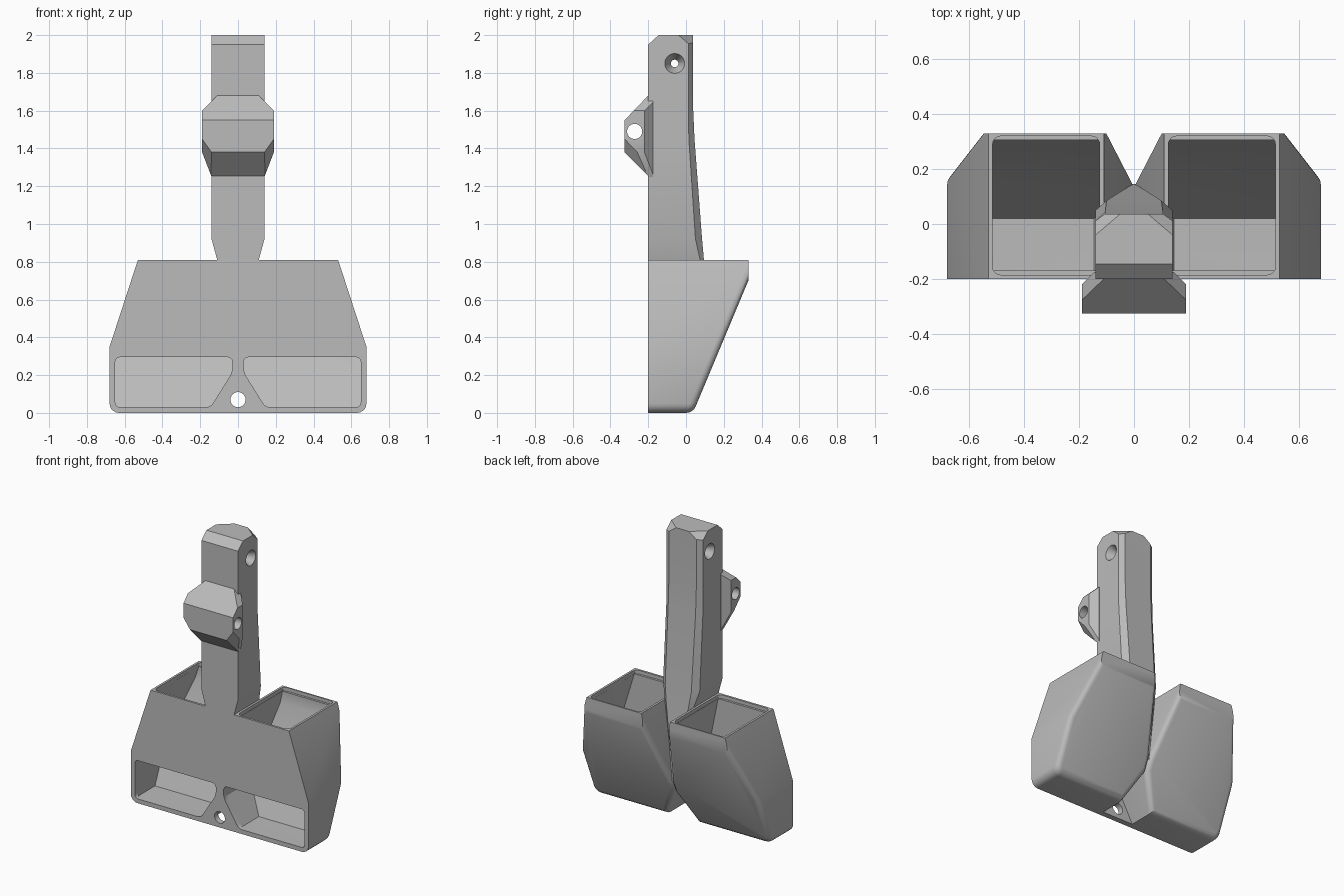
import bpy, bmesh, math
from mathutils import Vector, Matrix

cube = bpy.data.objects.get("Cube")
if cube:
    bpy.data.objects.remove(cube)

grey = bpy.data.materials.new("plain_grey")
grey.use_nodes = True
tone = (0.5, 0.5, 0.5, 1)
grey.diffuse_color = tone
grey.node_tree.nodes["Principled BSDF"].inputs["Base Color"].default_value = tone


def prism(points, y0, y1):
    """Extrude an outline in x and z along y."""
    bm = bmesh.new()
    face = bm.faces.new([bm.verts.new((x, y0, z)) for x, z in points])
    new = bmesh.ops.extrude_face_region(bm, geom=[face])["geom"]
    bmesh.ops.translate(bm, vec=(0, y1 - y0, 0),
                        verts=[v for v in new if isinstance(v, bmesh.types.BMVert)])
    bmesh.ops.recalc_face_normals(bm, faces=bm.faces)
    return bm


def clip(bm, a, b, c, inside):
    """Cut away the side of plane a-b-c that does not hold the inside point."""
    a, b, c = Vector(a), Vector(b), Vector(c)
    n = (b - a).cross(c - a).normalized()
    if n.dot(Vector(inside) - a) > 0:
        n = -n
    cut = bmesh.ops.bisect_plane(bm, geom=bm.verts[:] + bm.edges[:] + bm.faces[:], dist=1e-5,
                                 plane_co=a, plane_no=n, clear_outer=True)["geom_cut"]
    edges = [e for e in cut if isinstance(e, bmesh.types.BMEdge)]
    bmesh.ops.holes_fill(bm, edges=edges)
    bmesh.ops.recalc_face_normals(bm, faces=bm.faces)


def mirror_clip(bm, a, b, c, inside):
    for s in (1, -1):
        clip(bm, *[(s * p[0], p[1], p[2]) for p in (a, b, c)], inside)


def bevel(bm, rule, size, segments):
    bm.normal_update()
    edges = [e for e in bm.edges if rule(e)]
    bmesh.ops.bevel(bm, geom=edges, offset=size, segments=segments, profile=0.5,
                    affect='EDGES', clamp_overlap=True)


def make(name, bm):
    mesh = bpy.data.meshes.new(name)
    bmesh.ops.recalc_face_normals(bm, faces=bm.faces)
    bm.to_mesh(mesh)
    bm.free()
    mesh.materials.append(grey)
    ob = bpy.data.objects.new(name, mesh)
    bpy.context.collection.objects.link(ob)
    return ob


def round_cutter(r0, r1, length, at, axis):
    bm = bmesh.new()
    bmesh.ops.create_cone(bm, cap_ends=True, segments=32, radius1=r0, radius2=r1, depth=length)
    turn = Matrix.Rotation(math.pi / 2, 4, 'Y' if axis == 'x' else 'X')
    bmesh.ops.transform(bm, matrix=Matrix.Translation(at) @ turn, verts=bm.verts)
    return make("cutter", bm)


def carve(ob, cutters):
    for c in cutters:
        m = ob.modifiers.new("cut", 'BOOLEAN')
        m.object, m.operation, m.solver = c, 'DIFFERENCE', 'EXACT'
    bpy.context.view_layer.update()
    result = bpy.data.meshes.new_from_object(
        ob.evaluated_get(bpy.context.evaluated_depsgraph_get()))
    ob.modifiers.clear()
    ob.data = result
    for c in cutters:
        bpy.data.objects.remove(c)


def along_y(e):
    return abs((e.verts[0].co - e.verts[1].co).normalized().y) > 0.99


# Bin shell: front outline, sloped back, softened lower edges
bm = prism([(0.11, 0.81), (0.53, 0.81), (0.68, 0.35), (0.68, 0), (0.12, 0),
            (0, 0.22), (0, 0.3)], -0.2, 0.33)
clip(bm, (0, 0.33, 0.7), (1, 0.33, 0.7), (0, 0.037, 0), (0.3, -0.1, 0.4))
bevel(bm, lambda e: along_y(e) and e.verts[0].co.x > 0.6 and e.verts[0].co.z < 0.01, 0.05, 5)


def slope_rim(e):
    on_slope = any(f.normal.y > 0.5 and f.normal.z < -0.2 for f in e.link_faces)
    flat = all(f.normal.y > 0.5 for f in e.link_faces)
    return on_slope and not flat


bevel(bm, slope_rim, 0.035, 4)
bins = make("feed_bins", bm)

# Hollow, front opening and rim step of the bin
bm = prism([(0.13, 0.85), (0.51, 0.85), (0.51, 0.8), (0.65, 0.345), (0.65, 0.03),
            (0.145, 0.03), (0.03, 0.215), (0.03, 0.305), (0.13, 0.8)], -0.17, 0.305)
clip(bm, (0, 0.305, 0.7), (1, 0.305, 0.7), (0, 0.008, 0), (0.3, -0.1, 0.4))
hollow = make("hollow_cutter", bm)
bm = prism([(0.03, 0.295), (0.65, 0.295), (0.65, 0.03), (0.145, 0.03), (0.03, 0.215)],
           -0.25, -0.1)
bevel(bm, along_y, 0.025, 4)
opening = make("opening_cutter", bm)
bm = prism([(0.125, 0.85), (0.515, 0.85), (0.515, 0.785), (0.125, 0.785)], -0.185, 0.32)
bevel(bm, lambda e: abs(e.verts[0].co.z - e.verts[1].co.z) > 0.04, 0.03, 4)
rim = make("rim_cutter", bm)
carve(bins, [hollow, opening, rim])
mirror = bins.modifiers.new("mirror", 'MIRROR')
mirror.use_mirror_merge = False

# Gusset between the bins, with a fixing hole
gusset = make("lower_gusset", prism([(-0.12, 0), (0.12, 0), (0, 0.22)], -0.2, -0.16))
carve(gusset, [round_cutter(0.04, 0.04, 0.3, (0, -0.18, 0.07), 'y')])

# Neck: stacked six-sided sections as (height, half width, side depth, back half width, back depth)
rows = [(0.3, 0.01, 0.13, 0.005, 0.145), (0.81, 0.11, 0.075, 0.085, 0.095),
        (0.92, 0.14, 0.05, 0.1, 0.085), (1.45, 0.14, 0.015, 0.105, 0.045),
        (1.63, 0.14, 0.012, 0.105, 0.037), (2.0, 0.14, 0.012, 0.105, 0.037)]
bm = bmesh.new()
rings = []
for z, w, side, wb, back in rows:
    outline = [(-w, -0.2), (w, -0.2), (w, side), (wb, back), (-wb, back), (-w, side)]
    rings.append([bm.verts.new((x, y, z)) for x, y in outline])
for low, high in zip(rings, rings[1:]):
    for i in range(6):
        j = (i + 1) % 6
        bm.faces.new((low[i], low[j], high[j], high[i]))
bm.faces.new(rings[0][::-1])
bm.faces.new(rings[-1])
core = (0, -0.1, 1.5)
clip(bm, (0, -0.2, 1.95), (1, -0.2, 1.95), (0, -0.145, 2), core)
mirror_clip(bm, (0.05, 0.037, 2), (0.14, -0.04, 2), (0.14, 0.012, 1.955), core)
neck = make("neck", bm)
holes = [round_cutter(0.02, 0.02, 0.5, (0, -0.06, 1.85), 'x'),
         round_cutter(0.02, 0.055, 0.07, (0.11, -0.06, 1.85), 'x'),
         round_cutter(0.055, 0.02, 0.07, (-0.11, -0.06, 1.85), 'x')]
carve(neck, holes)

# Faceted lug on the front of the neck, with a pin hole
half = [(0.11, 1.68), (0.19, 1.6), (0.19, 1.38), (0.14, 1.25)]
bm = prism(half + [(-x, z) for x, z in reversed(half)], -0.325, -0.175)
core = (0, -0.22, 1.48)
clip(bm, (0, -0.2, 1.68), (1, -0.2, 1.68), (0, -0.325, 1.55), core)
clip(bm, (0, -0.2, 1.255), (1, -0.2, 1.255), (0, -0.325, 1.38), core)
mirror_clip(bm, (0.19, -0.325, 1.45), (0.14, -0.325, 1.38), (0.14, -0.2, 1.25), core)
mirror_clip(bm, (0.19, -0.22, 1.5), (0.14, -0.17, 1.5), (0.19, -0.22, 1.4), core)
lug = make("front_lug", bm)
carve(lug, [round_cutter(0.04, 0.04, 0.6, (0, -0.272, 1.49), 'x')])

# Smooth the rounded parts and keep the facets crisp
bpy.ops.object.select_all(action='DESELECT')
for ob in (bins, gusset, neck, lug):
    ob.select_set(True)
    bpy.context.view_layer.objects.active = ob
bpy.ops.object.shade_smooth_by_angle(angle=math.radians(25))
